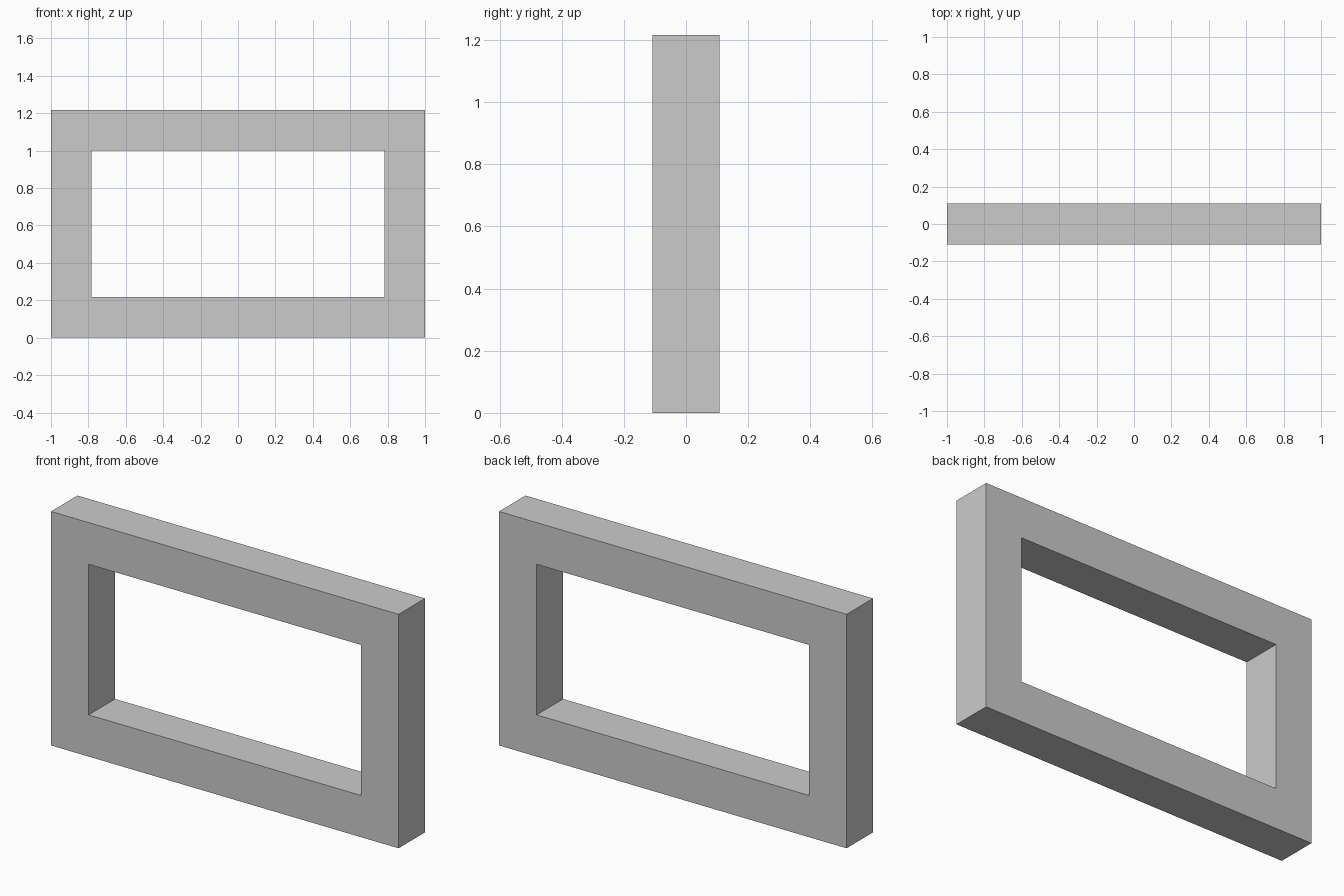
import bpy

if "Cube" in bpy.data.objects:
    bpy.data.objects.remove(bpy.data.objects["Cube"])

W, H, T = 2.0, 1.217, 0.217  # overall width, overall height, square bar thickness


def bar(name, size, centre):
    bpy.ops.mesh.primitive_cube_add(size=1, location=centre)
    ob = bpy.context.object
    ob.name = name
    ob.scale = size
    bpy.ops.object.transform_apply(location=False, rotation=False, scale=True)
    return ob


# Full-height side posts
for side, label in ((-1, "left"), (1, "right")):
    bar(f"{label}_post", (T, T, H), (side * (W - T) / 2, 0, H / 2))

# Rails fitted between the posts
for label, z in (("bottom", T / 2), ("top", H - T / 2)):
    bar(f"{label}_rail", (W - 2 * T, T, T), (0, 0, z))
